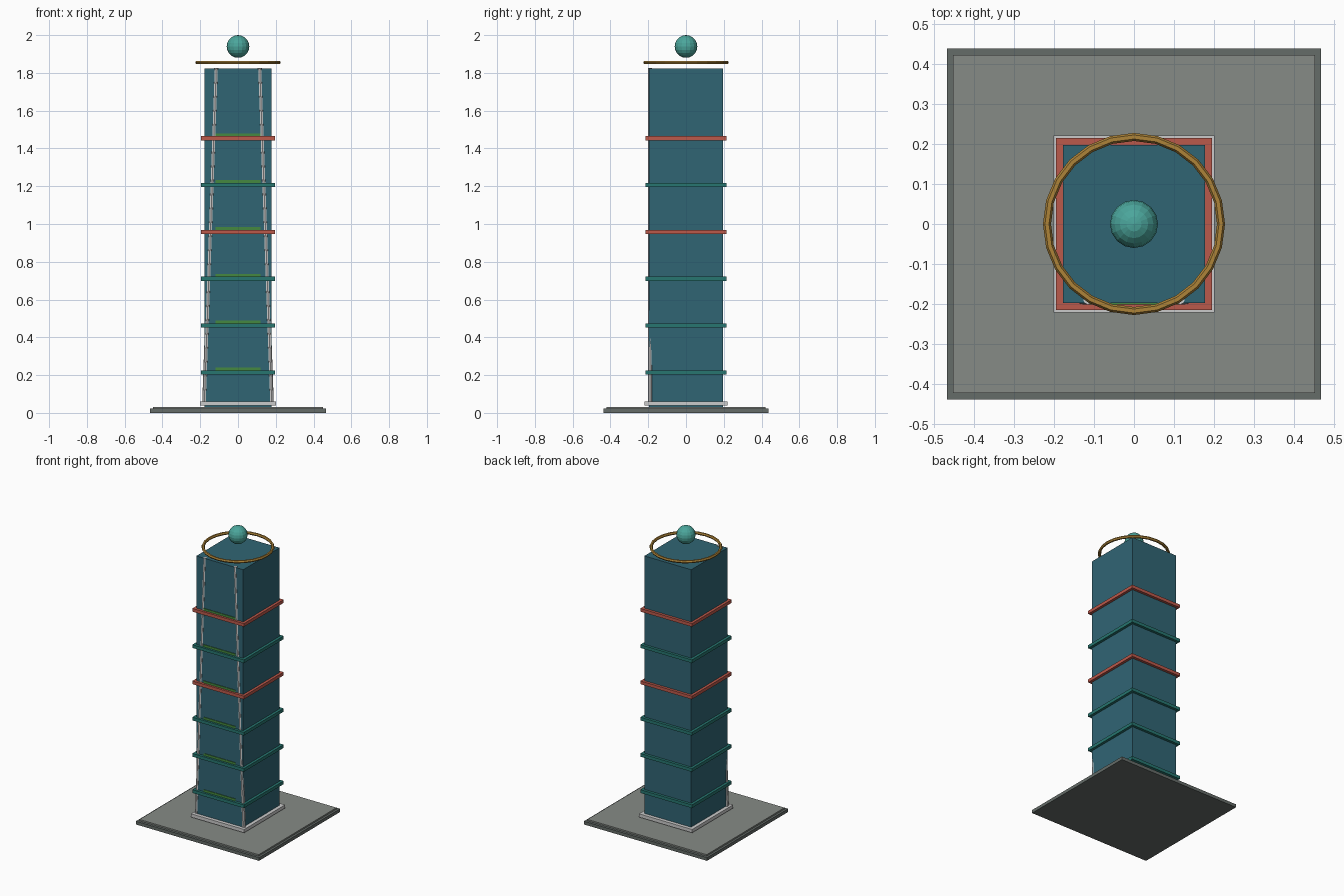
import bpy
from mathutils import Vector

if "Cube" in bpy.data.objects:
    bpy.data.objects.remove(bpy.data.objects["Cube"])


def material(name, rgb):
    m = bpy.data.materials.new(name)
    m.diffuse_color = (*rgb, 1)
    m.use_nodes = True
    m.node_tree.nodes["Principled BSDF"].inputs["Base Color"].default_value = m.diffuse_color
    return m


BLUE = material("deep_blue", (0.03, 0.13, 0.175))
TEAL = material("teal", (0.02, 0.18, 0.16))
CORAL = material("coral", (0.50, 0.10, 0.07))
GREEN = material("green", (0.06, 0.25, 0.05))
GOLD = material("gold", (0.42, 0.23, 0.04))
AQUA = material("aqua", (0.07, 0.38, 0.33))
STONE = material("stone", (0.24, 0.26, 0.24))
DARK = material("dark_stone", (0.13, 0.15, 0.14))


def finish(name, mat):
    ob = bpy.context.object
    ob.name = name
    if mat:
        ob.data.materials.append(mat)
    return ob


def box(name, lo, hi, mat=None):
    lo, hi = Vector(lo), Vector(hi)
    bpy.ops.mesh.primitive_cube_add(size=1, location=(lo + hi) / 2)
    ob = finish(name, mat)
    ob.scale = hi - lo
    bpy.ops.object.transform_apply(location=False, rotation=False, scale=True)
    return ob


def slab(name, hx, hy, z0, z1, mat=None):
    return box(name, (-hx, -hy, z0), (hx, hy, z1), mat)


def rod(name, a, b, radius):
    a, b = Vector(a), Vector(b)
    bpy.ops.mesh.primitive_cylinder_add(vertices=8, radius=radius, depth=(b - a).length,
                                        location=(a + b) / 2)
    ob = finish(name, None)
    ob.rotation_euler = (b - a).to_track_quat('Z', 'Y').to_euler()
    return ob


# stepped ground plate, plinth and shaft
slab("base_plate", 0.466, 0.438, 0.0, 0.022, DARK)
slab("paving", 0.451, 0.421, 0.022, 0.032, STONE)
slab("plinth", 0.201, 0.221, 0.038, 0.061)
slab("tower_shaft", 0.177, 0.197, 0.030, 1.822, BLUE)

# floor bands with a thin green planting strip on the front
for i in range(6):
    z = 0.214 + 0.248 * i
    slab(f"floor_band_{i + 1}", 0.195, 0.215, z - 0.011, z + 0.011,
         CORAL if i in (3, 5) else TEAL)
    box(f"planting_strip_{i + 1}", (-0.12, -0.201, z), (0.12, -0.19, z + 0.026), GREEN)

# leaning front struts
for side, s in (("left", -1), ("right", 1)):
    rod(f"front_strut_{side}", (s * 0.179, -0.19, 0.04), (s * 0.115, -0.19, 1.825), 0.011)

# floating halo ring and finial ball
bpy.ops.mesh.primitive_torus_add(major_segments=24, minor_segments=6, major_radius=0.217,
                                 minor_radius=0.010, location=(0, 0, 1.855))
finish("halo_ring", GOLD)
bpy.ops.mesh.primitive_uv_sphere_add(segments=16, ring_count=10, radius=0.06,
                                     location=(0, 0, 1.94))
finish("finial_ball", AQUA)
